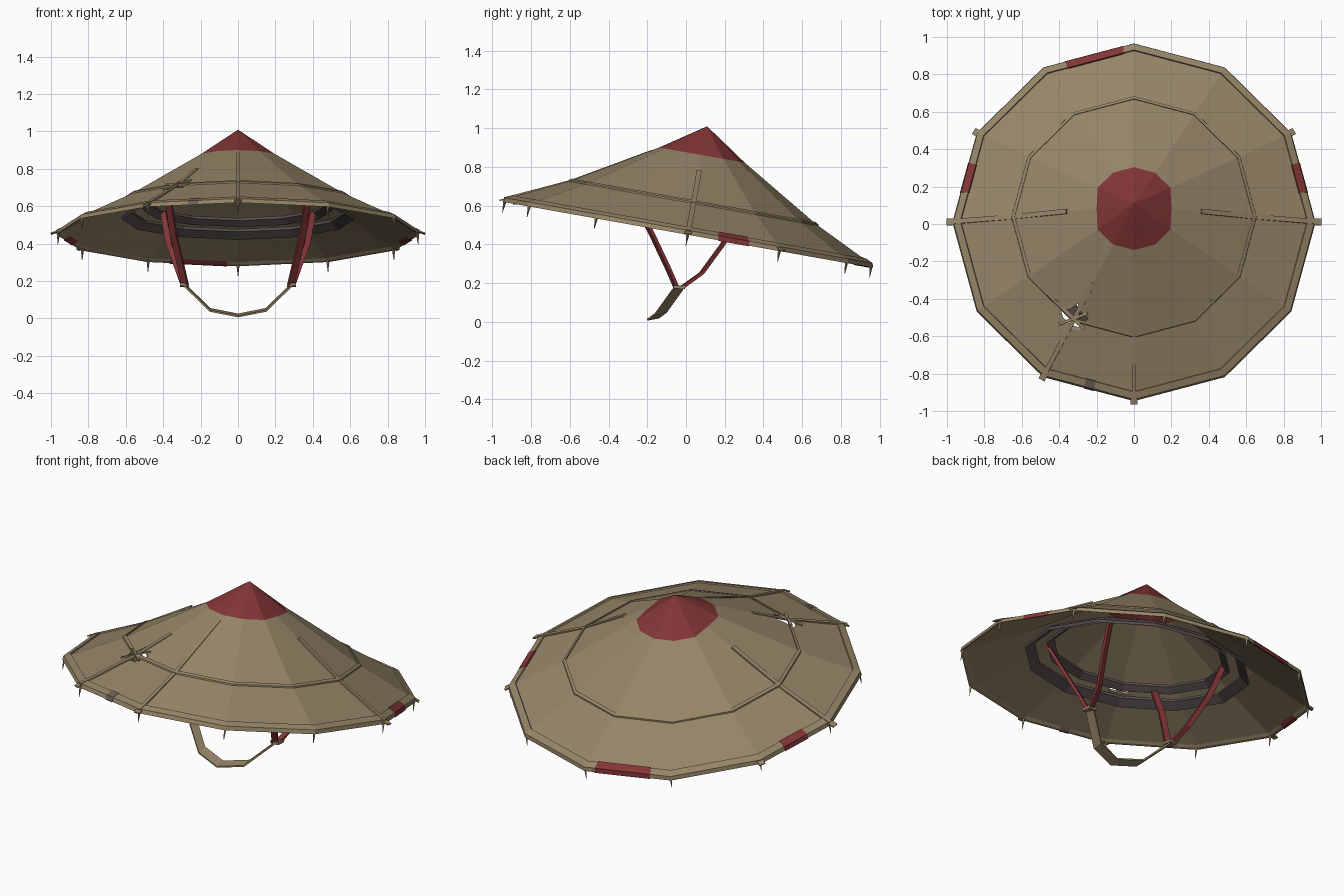
import bpy, bmesh, math
from mathutils import Vector, Matrix

cube = bpy.data.objects.get("Cube")
if cube:
    bpy.data.objects.remove(cube, do_unlink=True)

SIDES = 12
STEP = math.tau / SIDES
# The hat leans back: its axis tips towards +y
TILT = Matrix.Translation((0, 0.012, 0.465)) @ Matrix.Rotation(math.radians(-10.1), 4, 'X')
FLAT = Matrix.Identity(4)


def material(name, rgb):
    m = bpy.data.materials.new(name)
    m.use_nodes = True
    m.diffuse_color = (*rgb, 1)
    m.node_tree.nodes["Principled BSDF"].inputs["Base Color"].default_value = (*rgb, 1)
    return m


straw = material("straw tan", (0.305, 0.235, 0.136))
red = material("faded red", (0.225, 0.036, 0.037))
grey = material("dark grey cloth", (0.1, 0.08, 0.08))
taupe = material("taupe patch", (0.15, 0.112, 0.092))


def loft(name, groups, mats, frame=TILT, closed=False, tube=True):
    """Skin one or more stacks of cross-sections into one object."""
    bm = bmesh.new()
    for rings in groups:
        rows = [[bm.verts.new(p) for p in ring] for ring in rings]
        n = len(rows[0])
        for i in range(len(rows) if closed else len(rows) - 1):
            a, b = rows[i], rows[(i + 1) % len(rows)]
            for j in range(n if tube else n - 1):
                k = (j + 1) % n
                bm.faces.new((a[j], a[k], b[k], b[j]))
        if tube and not closed:
            bm.faces.new(rows[0])
            bm.faces.new(rows[-1])
    bmesh.ops.remove_doubles(bm, verts=bm.verts, dist=1e-5)
    bmesh.ops.recalc_face_normals(bm, faces=bm.faces)
    mesh = bpy.data.meshes.new(name)
    bm.to_mesh(mesh)
    bm.free()
    mesh.transform(frame)
    for m in mats:
        mesh.materials.append(m)
    obj = bpy.data.objects.new(name, mesh)
    bpy.context.collection.objects.link(obj)
    return obj


def polar(r, a, z):
    return Vector((r * math.cos(a), r * math.sin(a), z))


def revolve(name, profile, mat):
    rings = [[polar(r, i * STEP, z) for r, z in profile] for i in range(SIDES)]
    return loft(name, [rings], [mat], closed=True)


def ribbon(points, side, width, thick):
    """Cross-sections of a flat strip that follows the points."""
    pts = [Vector(p) for p in points]
    side = Vector(side).normalized()
    rings = []
    for i, p in enumerate(pts):
        along = pts[min(i + 1, len(pts) - 1)] - pts[max(i - 1, 0)]
        up = along.cross(side).normalized() * thick / 2
        w = side * width / 2
        rings.append([p + w + up, p - w + up, p - w - up, p + w - up])
    return rings


# Cone shell, with a red cap at the peak
profile = [(0.958, 0.002), (0.645, 0.153), (0.225, 0.402), (0, 0.553)]
shell_rows = []
for r, z in profile:
    row = [polar(r, i * STEP, z) for i in range(SIDES)]
    if r < 0.3:
        for p in row:
            p.x = max(-0.2, min(0.2, p.x))
    shell_rows.append(row + [row[0].copy()])
shell = loft("cone_shell", [shell_rows], [straw, red], tube=False)
apex = TILT @ Vector((0, 0, 0.553))
for f in shell.data.polygons:
    if any((shell.data.vertices[v].co - apex).length < 0.001 for v in f.vertices):
        f.material_index = 1
solid = shell.modifiers.new("thickness", 'SOLIDIFY')
solid.thickness = 0.008
solid.offset = -1

# Torn hole near the front right, with loose straws across it
hole = Vector((-0.325, -0.555, 0.157))
cutter_rows = [[Vector((hole.x, hole.y, z)) + polar((0.08, 0.052)[i % 2], i * math.tau / 10, 0)
                for i in range(10)] for z in (0.13, 0.45)]
cutter = loft("hole_cutter", [cutter_rows], [straw])
cutter.hide_render = True
cutter.hide_set(True)
cut = shell.modifiers.new("hole", 'BOOLEAN')
cut.object = cutter
cut.operation = 'DIFFERENCE'
cut.solver = 'EXACT'
outward = Vector((hole.x, hole.y, 0)).normalized()
straws = []
for ang in (0.3, 2.4):
    d = polar(0.08, ang, 0)
    d.z = -0.53 * d.dot(outward)
    straws.append(ribbon([hole - d, hole, hole + d], d.cross((0, 0, 1)), 0.014, 0.008))
loft("loose_straws", straws, [straw])

# Rim binding and the raised ring half way up
rim = [(0.924, 0.016), (0.929, 0.025), (0.966, 0.007), (0.971, -0.016), (0.956, -0.011)]
revolve("rim_binding", rim, straw)
revolve("ridge_ring", [(0.656, 0.144), (0.654, 0.156), (0.638, 0.165), (0.636, 0.152)], straw)


def rim_patch(name, sector, start, end, mat):
    """A thin wrap around part of one straight rim side."""
    cr = sum(r for r, z in rim) / len(rim)
    cz = sum(z for r, z in rim) / len(rim)
    rings = []
    for t in (start, end):
        ring = []
        for r, z in rim:
            r, z = cr + (r - cr) * 1.12, cz + (z - cz) * 1.15
            a, b = polar(r, sector * STEP, z), polar(r, (sector + 1) * STEP, z)
            ring.append(a.lerp(b, t))
        rings.append(ring)
    loft(name, [rings], [mat])


rim_patch("back_rim_patch", 3, 0.12, 0.76, red)
rim_patch("left_rim_patch", 0, 0.33, 0.66, red)
rim_patch("right_rim_patch", 5, 0.34, 0.67, red)
rim_patch("front_rim_patch", 8, 0.45, 0.56, taupe)

# Nearly flush seams running up the cone
seams = []
for deg, inner, width in ((0, 0.36, 0.026), (180, 0.36, 0.026), (-90, 0.26, 0.02), (-120, 0.44, 0.024)):
    a = math.radians(deg)
    top = 0.402 - (inner - 0.225) * 0.593 - 0.003
    path = [(0.968, 0.004), (0.929, 0.021), (0.645, 0.152), (inner, top)]
    seams.append(ribbon([polar(r, a, z) for r, z in path],
                        polar(1, a + math.pi / 2, 0), width, 0.009))
loft("seams", seams, [straw])

# Small tabs where seams and folds pass the rim
tabs = []
for deg in (0, 30, 150, 180, -90, -120):
    a = math.radians(deg)
    end = 1.0 if deg in (0, 180) else 0.988
    tabs.append(ribbon([polar(0.95, a, 0.006), polar(end, a, -0.012)],
                       polar(1, a + math.pi / 2, 0), 0.036, 0.007))
loft("rim_tabs", tabs, [straw])

# Thorns hanging below every rim corner
thorns = []
for i in range(SIDES):
    base = polar(0.96, i * STEP, -0.008)
    tip = polar(0.963, i * STEP, -0.072)
    thorns.append([[base + polar(0.009, k * math.pi / 2, 0) for k in range(4)],
                   [tip + polar(0.001, k * math.pi / 2, 0) for k in range(4)]])
loft("rim_thorns", thorns, [straw])

# Two sloping head bands inside the cone
revolve("outer_head_band", [(0.62, 0.065), (0.57, 0.1), (0.575, 0.115), (0.625, 0.08)], grey)
revolve("inner_head_band", [(0.505, 0.114), (0.467, 0.142), (0.472, 0.157), (0.51, 0.129)], grey)

# Straps: a red pair on each side, knotted to one chin strap
for s, label in ((1, "left"), (-1, "right")):
    front = [(0.375, -0.28, 0.65), (0.345, -0.175, 0.45), (0.303, -0.09, 0.27), (0.282, -0.05, 0.178)]
    back = [(0.4, 0.28, 0.57), (0.37, 0.19, 0.4), (0.318, 0.08, 0.25), (0.29, -0.02, 0.178)]
    pair = [ribbon([(s * x, y, z) for x, y, z in path], (1, 0.4 * s, 0.15 * s), 0.035, 0.018)
            for path in (front, back)]
    loft(label + "_red_straps", pair, [red], FLAT)
    knot = ribbon([(s * 0.286, -0.065, 0.181), (s * 0.286, -0.005, 0.176)], (1, 0, 0), 0.05, 0.016)
    loft(label + "_knot", [knot], [straw], FLAT)
half = [(0.285, -0.035, 0.178), (0.15, -0.13, 0.046)]
chin = half + [(0, -0.17, 0.016)] + [(-x, y, z) for x, y, z in reversed(half)]
loft("chin_strap", [ribbon(chin, (0, 0.98, 0.18), 0.062, 0.009)], [straw], FLAT)
